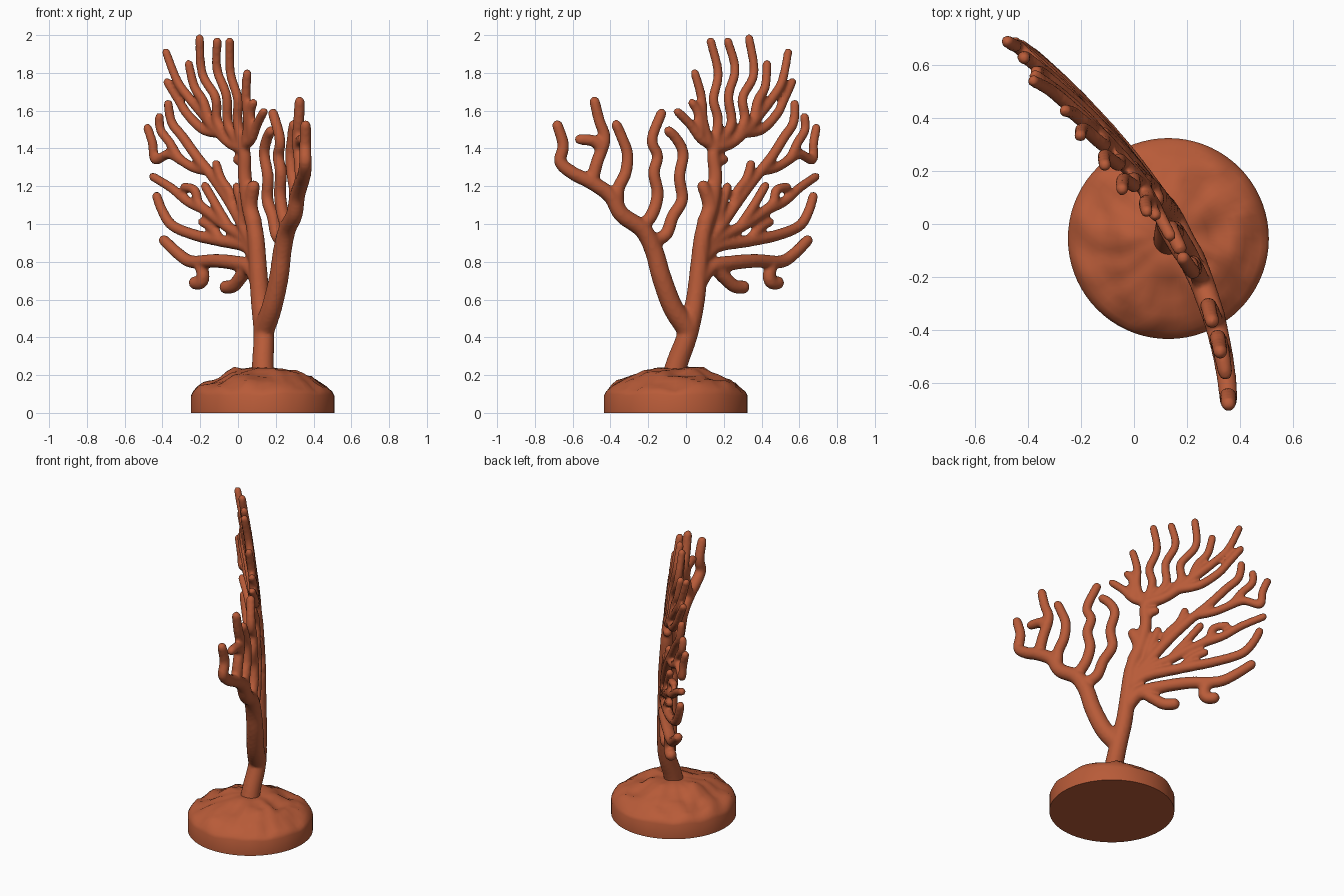
import bpy, bmesh, math
from mathutils import Vector, noise

mat = bpy.data.materials.new("coral_red")
mat.diffuse_color = (0.48, 0.105, 0.04, 1)


def finish(bm, name):
    bmesh.ops.recalc_face_normals(bm, faces=bm.faces)
    me = bpy.data.meshes.new(name)
    bm.to_mesh(me)
    bm.free()
    ob = bpy.data.objects.new(name, me)
    bpy.context.collection.objects.link(ob)
    me.materials.append(mat)
    return ob


def on_fan(y, z):
    """Place a side-view point on the curved, leaning fan sheet."""
    lean = 0.11 * (max(z - 0.9, 0) / 1.07) ** 2 * min(1, max(0, (y + .6) / .7))
    x = 0.148 - 0.58 * y - 0.40 * y * y - lean
    stem = min(1, max(0, (0.6 - z) / 0.3))      # upright foot of the trunk
    return Vector((x + (0.132 - x) * stem, y, z))


def smooth_path(pts, steps=6):
    p = [2 * pts[0] - pts[1]] + pts + [2 * pts[-1] - pts[-2]]
    out = []
    for i in range(1, len(p) - 2):
        a, b, c, d = p[i - 1:i + 3]
        for k in range(steps):
            t = k / steps
            out.append(0.5 * (2 * b + (c - a) * t + (2 * a - 5 * b + 4 * c - d) * t * t
                              + (3 * b - a - 3 * c + d) * t ** 3))
    return out + [pts[-1]]


def branch(bm, r0, r1, *yz, sides=12):
    """Tapered tube with a domed tip through (y, z) points."""
    path = smooth_path([on_fan(*q) for q in yz])
    n = len(path)
    tan = [(path[min(i + 1, n - 1)] - path[max(i - 1, 0)]).normalized() for i in range(n)]
    rings = [(path[i], tan[i], r0 + (r1 - r0) * i / (n - 1)) for i in range(n)]
    # pull the end back so that the dome finishes on the last point
    end, t = path[-1] - tan[-1] * r1, tan[-1]
    rings = [q for q in rings if (end - q[0]).dot(t) > 0.004 or (q[0] - end).length > 3 * r1]
    rings += [(end + t * r1 * math.sin(a), t, r1 * math.cos(a)) for a in (0, 0.4, 0.8, 1.15, 1.4)]
    loops = []
    for c, t, r in rings:
        nrm = Vector((1, 0.58 + 0.8 * c.y, 0)).normalized()
        side = t.cross(nrm).normalized()
        up = side.cross(t)
        loops.append([bm.verts.new(c + r * (side * math.cos(a) + up * math.sin(a)))
                      for a in (2 * math.pi * k / sides for k in range(sides))])
    for a, b in zip(loops, loops[1:]):
        for k in range(sides):
            j = (k + 1) % sides
            bm.faces.new((a[k], a[j], b[j], b[k]))
    bm.faces.new(loops[0])
    bm.faces.new(loops[-1])


bm = bmesh.new()
# trunk and central leader
branch(bm, .062, .031, (-.08, .15), (-.045, .27), (.01, .42), (.05, .6), (.07, .78), (.09, .95),
       (.135, 1.1), (.155, 1.25), (.145, 1.36), (.15, 1.44))
branch(bm, .046, .034, (.1, 1.0), (.125, 1.1), (.08, 1.23))
branch(bm, .031, .028, (.14, 1.33), (.22, 1.345))
# left arm
branch(bm, .058, .029, (.01, .44), (-.07, .56), (-.13, .72), (-.17, .86), (-.23, .97), (-.34, 1.05),
       (-.40, 1.15), (-.5, 1.22), (-.6, 1.27), (-.665, 1.33), (-.65, 1.42), (-.69, 1.55))
for pts in (
        ((-.5, 1.22), (-.47, 1.33), (-.43, 1.45), (-.46, 1.55), (-.49, 1.675)),
        ((-.44, 1.4), (-.49, 1.44), (-.59, 1.45)),
        ((-.36, 1.06), (-.36, 1.18), (-.32, 1.27), (-.31, 1.37), (-.34, 1.46), (-.38, 1.55)),
        ((-.25, .97), (-.18, 1.05), (-.15, 1.16), (-.17, 1.27), (-.15, 1.36), (-.18, 1.45), (-.12, 1.61)),
        ((-.2, .91), (-.11, .94), (-.07, 1.04), (-.02, 1.13), (-.035, 1.25), (-.015, 1.37), (-.05, 1.45), (-.11, 1.51))):
    branch(bm, .036, .028, *pts)
# lower right boughs with drooping buds
branch(bm, .045, .03, (.06, .68), (.13, .77), (.25, .795), (.37, .805), (.5, .80), (.57, .84), (.66, .93))
branch(bm, .036, .037, (.15, .77), (.21, .71), (.26, .67), (.33, .665))
branch(bm, .034, .037, (.46, .8), (.44, .73), (.455, .69), (.51, .69))
branch(bm, .036, .026, (.08, .8), (.16, .88), (.33, .91), (.48, .94), (.6, .99), (.65, 1.07), (.68, 1.17))
branch(bm, .034, .024, (.1, .86), (.18, .93), (.3, .99), (.42, 1.07), (.52, 1.12), (.6, 1.19), (.7, 1.26))
# rising right arm
branch(bm, .034, .025, (.1, .88), (.19, 1.0), (.28, 1.13), (.37, 1.25), (.45, 1.35), (.52, 1.46),
       (.57, 1.54), (.575, 1.66))
for pts in (
        ((.17, .97), (.18, 1.06), (.2, 1.13), (.225, 1.22)),
        ((.25, 1.09), (.27, 1.17), (.32, 1.24), (.35, 1.34)),
        ((.33, .91), (.39, .98), (.46, 1.02)),
        ((.4, 1.06), (.46, 1.11), (.48, 1.18), (.55, 1.2)),
        ((.28, .98), (.36, 1.1), (.43, 1.22)),
        ((.4, 1.28), (.48, 1.3), (.55, 1.35), (.59, 1.43), (.63, 1.5), (.625, 1.59)),
        ((.53, 1.33), (.6, 1.37), (.67, 1.34), (.675, 1.43), (.695, 1.53))):
    branch(bm, .027, .025, *pts)
# crown fan
branch(bm, .034, .023, (.15, 1.4), (.24, 1.43), (.32, 1.5), (.39, 1.58), (.46, 1.67), (.51, 1.76), (.545, 1.93))
for pts in (
        ((.15, 1.41), (.08, 1.45), (.02, 1.53), (-.06, 1.61)),
        ((.07, 1.46), (.07, 1.54), (.06, 1.6), (.02, 1.66)),
        ((.12, 1.43), (.09, 1.55), (.08, 1.68), (.04, 1.82)),
        ((.15, 1.41), (.17, 1.55), (.145, 1.66), (.17, 1.8), (.125, 1.99)),
        ((.17, 1.42), (.24, 1.53), (.225, 1.68), (.26, 1.82), (.215, 1.99)),
        ((.25, 1.43), (.31, 1.55), (.3, 1.67), (.36, 1.8), (.33, 2.005)),
        ((.36, 1.54), (.38, 1.65), (.42, 1.73), (.43, 1.87)),
        ((.3, 1.48), (.4, 1.5), (.48, 1.58), (.52, 1.66), (.57, 1.77))):
    branch(bm, .029, .024, *pts)
coral = finish(bm, "coral_branches")
# fuse the tubes into one organic skin
rm = coral.modifiers.new("fuse", 'REMESH')
rm.mode = 'VOXEL'
rm.voxel_size = 0.011
rm.use_smooth_shade = True
sm = coral.modifiers.new("soften", 'SMOOTH')
sm.factor = 0.5
sm.iterations = 4

# lumpy round base
bm = bmesh.new()
profile = [(.38, 0), (.38, .095), (.37, .115), (.35, .135), (.32, .153), (.29, .168), (.26, .182), (.23, .195),
           (.19, .21), (.15, .225), (.11, .235), (.07, .24), (.03, .24)]
SEG = 72
rings = []
for i, (r, z) in enumerate(profile):
    ring = []
    for k in range(SEG):
        a = 2 * math.pi * k / SEG
        v = Vector((r * math.cos(a) + .13, r * math.sin(a) - .055, z))
        if i:
            bump = noise.noise(v * 8) + .5 * noise.noise(v * 17)
            v.z += bump * (.01 if i == 1 else .03 if .12 < r < .36 else .012)
        ring.append(bm.verts.new(v))
    rings.append(ring)
for a, b in zip(rings, rings[1:]):
    for k in range(SEG):
        j = (k + 1) % SEG
        bm.faces.new((a[k], a[j], b[j], b[k]))
bm.faces.new(rings[0])
bm.faces.new(rings[-1])
base = finish(bm, "rock_base")
bpy.context.view_layer.objects.active = base
base.select_set(True)
bpy.ops.object.shade_smooth_by_angle(angle=math.radians(50))
